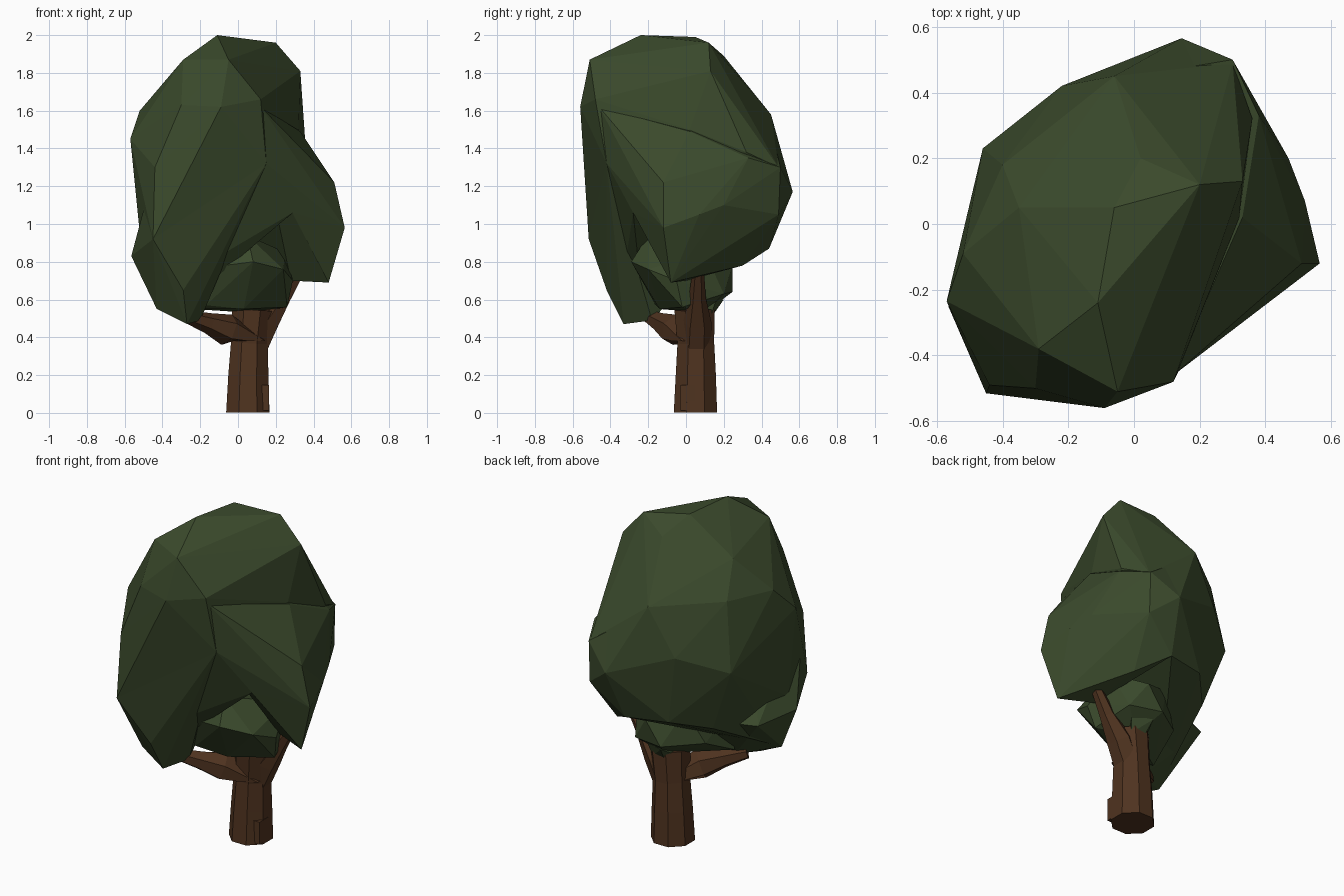
import bpy, bmesh, math
from mathutils import Vector


def material(name, rgb):
    m = bpy.data.materials.new(name)
    m.diffuse_color = (*rgb, 1)
    return m


LEAF = material("leaf green", (0.043, 0.068, 0.025))
BARK = material("bark brown", (0.078, 0.033, 0.014))


def finish(name, bm, mat):
    bmesh.ops.recalc_face_normals(bm, faces=bm.faces)
    me = bpy.data.meshes.new(name)
    bm.to_mesh(me)
    bm.free()
    me.materials.append(mat)
    ob = bpy.data.objects.new(name, me)
    bpy.context.collection.objects.link(ob)
    return ob


def clump(name, points):
    """Faceted leaf mass: convex hull of its corner points."""
    bm = bmesh.new()
    for p in points:
        bm.verts.new(p)
    bmesh.ops.convex_hull(bm, input=bm.verts)
    loose = [v for v in bm.verts if not v.link_faces]
    bmesh.ops.delete(bm, geom=loose, context='VERTS')
    return finish(name, bm, LEAF)


def limb(name, path, sides):
    """Tapered limb through (centre, radius) stations."""
    bm = bmesh.new()
    rings = []
    for i, (c, r) in enumerate(path):
        a = Vector(path[max(i - 1, 0)][0])
        b = Vector(path[min(i + 1, len(path) - 1)][0])
        q = Vector((0, 0, 1)).rotation_difference(b - a)
        if i == 0:
            q.identity()
        rings.append([bm.verts.new(Vector(c) + q @ Vector((
            r * math.cos((k + .5) * math.tau / sides),
            r * math.sin((k + .5) * math.tau / sides), 0))) for k in range(sides)])
    for lo, hi in zip(rings, rings[1:]):
        for k in range(sides):
            j = (k + 1) % sides
            bm.faces.new((lo[k], lo[j], hi[j], hi[k]))
    bm.faces.new(rings[0][::-1])
    bm.faces.new(rings[-1])
    return finish(name, bm, BARK)


# Tall crown leaning down to the front left
clump("main_crown", [
    (-.11, -.24, 2.0), (.2, .12, 1.96), (-.06, .05, 1.99), (.33, .13, 1.81),
    (-.29, -.38, 1.87), (-.05, -.51, 1.87), (-.09, -.56, 1.62), (.12, -.48, 1.66),
    (-.3, -.5, 1.63), (-.52, -.09, 1.6), (-.57, -.235, 1.45), (-.44, -.49, 1.3),
    (-.45, -.515, .92), (-.515, -.24, .9), (.15, -.42, 1.32), (-.46, .23, 1.2),
    (-.4, .18, 1.6), (-.35, .05, 1.8), (.02, .2, 1.89), (-.22, .42, 1.3),
    (-.06, .45, 1.58), (.145, .565, 1.17), (.31, .22, 1.62), (.1, .44, .87),
    (-.32, .2, .82), (-.15, .38, .88), (-.42, -.28, .56),
    (.32, .02, 1.5), (.36, .32, 1.38), (.3, .49, 1.3)])

# Drooping lobe at the front left
clump("front_left_lobe", [
    (-.45, -.515, .92), (-.44, -.49, 1.3), (-.565, -.25, .83), (-.43, -.3, .55),
    (-.27, -.33, .47), (-.29, -.42, .65), (-.2, -.18, .49), (.15, -.42, 1.32),
    (-.48, .0, .8), (-.2, .1, .8), (-.09, -.54, 1.62), (-.17, -.24, .6)])

# Broad lobe at the right and back
clump("right_lobe", [
    (.565, -.12, .98), (.51, -.12, 1.22), (.48, -.08, .69), (.52, .07, 1.05),
    (.47, .2, 1.1), (.38, .33, 1.35), (.3, .5, 1.3), (.3, .49, 1.05),
    (.145, .565, 1.17), (.1, .44, .87), (.29, -.28, 1.06), (.33, .02, 1.49),
    (.12, -.46, 1.62), (.15, -.42, 1.32), (.28, .0, .7), (.25, .3, .78),
    (-.06, .44, 1.55)])

# Leaf web closing the notch between the two lobes
clump("front_web", [
    (.15, -.42, 1.32), (.29, -.28, 1.06), (.05, -.19, .93), (-.15, -.32, .8),
    (-.16, -.24, .68), (.1, .2, 1.2)])

# Inner foliage sitting on the fork
clump("inner_foliage", [
    (-.16, -.24, .77), (.08, -.29, .8), (.24, -.2, .76), (.29, -.05, .7),
    (.26, -.02, .56), (-.17, -.16, .57), (.03, -.14, .55), (.07, .1, .53),
    (.2, .2, .63), (.0, .245, .64), (.1, .245, .78), (-.2, .1, .66),
    (.05, -.2, .94), (.25, .1, .85), (-.1, .15, .85), (-.24, -.12, .55)])
clump("fork_leaves", [
    (.05, .13, .5), (.13, .13, .51), (.0, .1, .54), (.03, .2, .6),
    (.15, .16, .6), (.06, .0, .52), (.06, .0, .62)])

# Trunk and forked branches
limb("trunk", [((.052, .05, .005), .124), ((.055, .052, .2), .115),
               ((.06, .052, .37), .105), ((.075, .045, .55), .115)], 8)
limb("right_branch", [((.08, .055, .32), .08), ((.15, .06, .48), .075),
                      ((.24, .06, .61), .045), ((.33, .065, .76), .03)], 6)
limb("left_branch", [((.06, .03, .38), .1), ((-.06, -.06, .44), .085),
                     ((-.16, -.13, .475), .055), ((-.27, -.2, .51), .035)], 6)

# Bark knot at the foot of the trunk
bm = bmesh.new()
bmesh.ops.create_cube(bm, size=1)
for v in bm.verts:
    v.co = Vector((.145, .01, .08)) + Vector((v.co.x * .04, v.co.y * .08, v.co.z * .135))
finish("bark_knot", bm, BARK)
# Rest the tree exactly on the ground
for ob in bpy.data.objects:
    if ob.name == "trunk":
        for v in ob.data.vertices:
            if v.co.z < .05:
                v.co.z = 0.003
